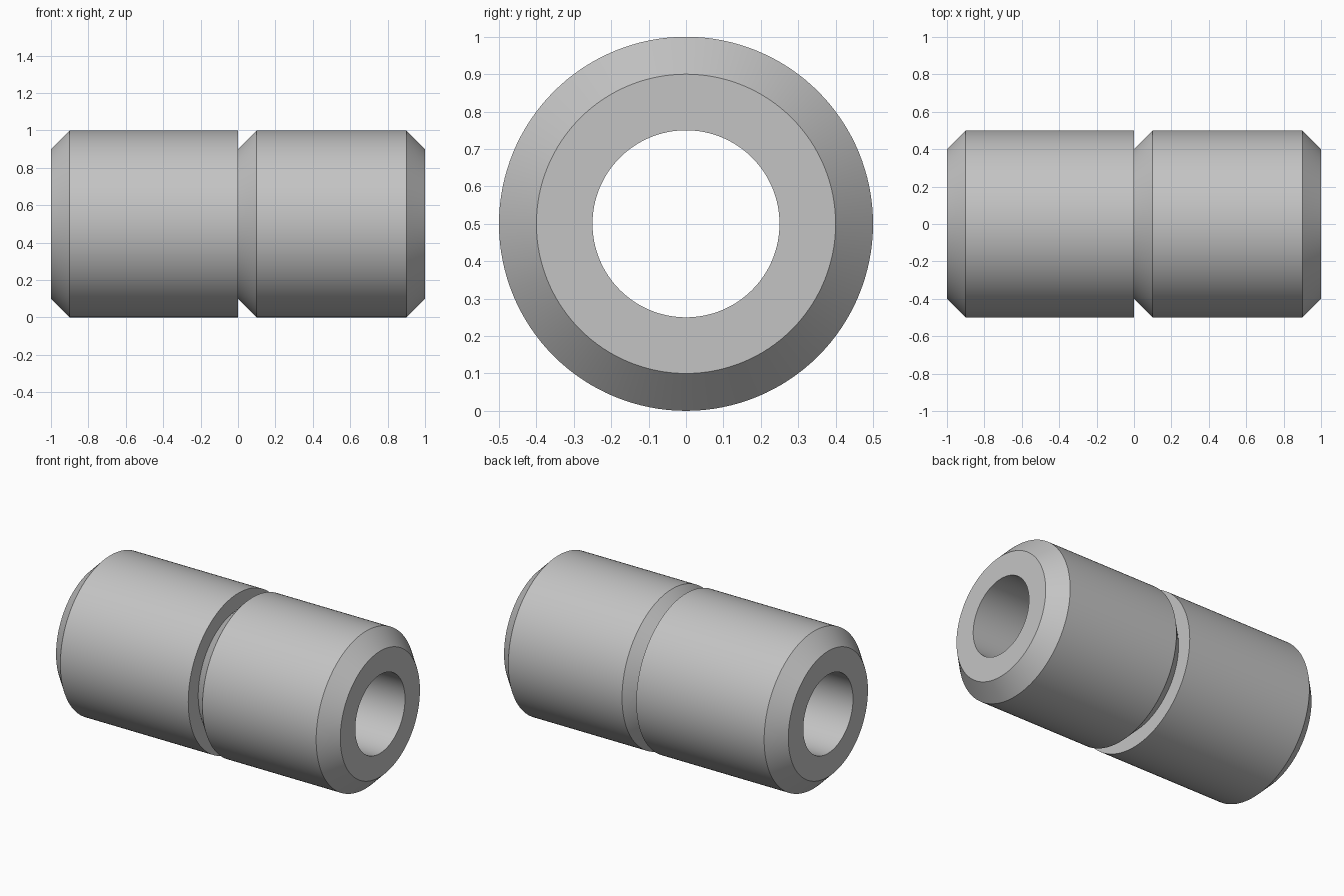
import bpy
import bmesh
from math import pi, radians
from mathutils import Vector

old_cube = bpy.data.objects.get("Cube")
if old_cube:
    bpy.data.objects.remove(old_cube, do_unlink=True)

SIDES = 128
OUTER, RIM, BORE = 0.5, 0.4, 0.25
CHAMFER = OUTER - RIM

steel = bpy.data.materials.new("plain grey")
steel.use_nodes = True
grey = (0.55, 0.55, 0.55, 1)
steel.diffuse_color = grey
steel.node_tree.nodes["Principled BSDF"].inputs["Base Color"].default_value = grey


def lathe(name, profile):
    """Turn a closed (x, radius) profile around the lengthwise axis."""
    bm = bmesh.new()
    verts = [bm.verts.new((x, 0, r)) for x, r in profile]
    edges = [bm.edges.new((a, b)) for a, b in zip(verts, verts[1:] + verts[:1])]
    bmesh.ops.spin(bm, geom=verts + edges, cent=(0, 0, 0), axis=(1, 0, 0),
                   angle=2 * pi, steps=SIDES)
    bmesh.ops.remove_doubles(bm, verts=bm.verts, dist=0.0001)
    bmesh.ops.recalc_face_normals(bm, faces=bm.faces)
    bmesh.ops.translate(bm, verts=bm.verts, vec=Vector((0, 0, OUTER)))
    mesh = bpy.data.meshes.new(name)
    bm.to_mesh(mesh)
    bm.free()
    mesh.materials.append(steel)
    obj = bpy.data.objects.new(name, mesh)
    bpy.context.collection.objects.link(obj)
    bpy.ops.object.select_all(action="DESELECT")
    obj.select_set(True)
    bpy.context.view_layer.objects.active = obj
    bpy.ops.object.shade_smooth_by_angle(angle=radians(30))
    return obj


# Bored sleeve: chamfered ends and a one-sided V groove around the middle
lathe("grooved_sleeve", [
    (-1, BORE), (-1, RIM), (-1 + CHAMFER, OUTER),
    (0, OUTER), (0, RIM), (CHAMFER, OUTER),
    (1 - CHAMFER, OUTER), (1, RIM), (1, BORE),
])
